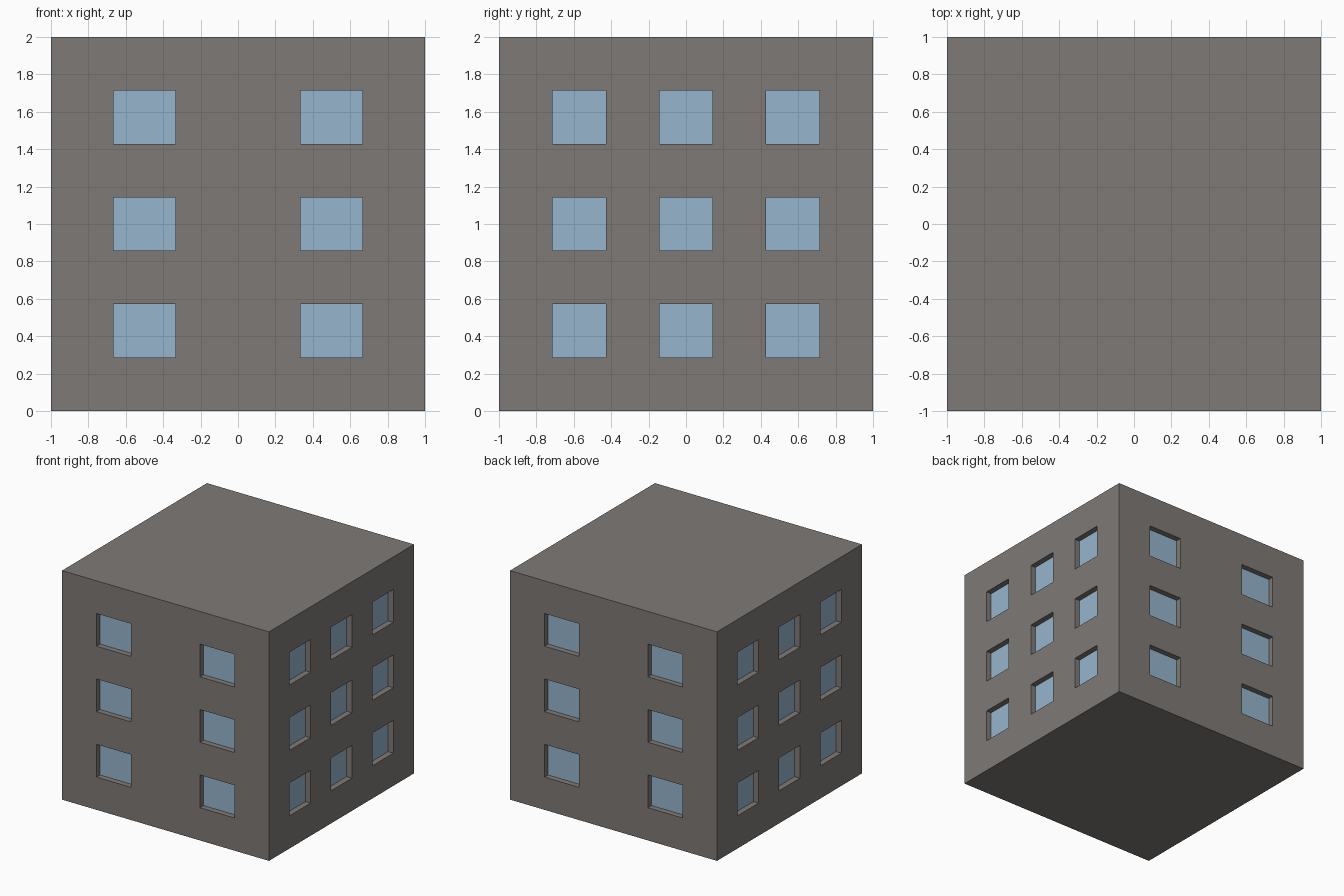
import bpy, bmesh, math
from mathutils import Matrix, Vector

if "Cube" in bpy.data.objects:
    bpy.data.objects.remove(bpy.data.objects["Cube"])

DEPTH = 0.05  # window recess


def material(name, rgb):
    m = bpy.data.materials.new(name)
    m.diffuse_color = (*rgb, 1)
    m.use_nodes = True
    m.node_tree.nodes["Principled BSDF"].inputs["Base Color"].default_value = m.diffuse_color
    return m


wall_mat = material("warm grey wall", (0.21, 0.194, 0.182))
glass_mat = material("pale blue glass", (0.305, 0.46, 0.61))


def divisions(count, offset, pitch, width):
    """Cell boundaries across 2 units; odd cells are windows."""
    cuts = [0.0]
    for i in range(count):
        cuts += [offset + i * pitch, offset + i * pitch + width]
    return cuts + [2.0]


rows = divisions(3, 2 / 7, 4 / 7, 2 / 7)
three_cols = divisions(3, 2 / 7, 4 / 7, 2 / 7)
two_cols = divisions(2, 1 / 3, 1.0, 1 / 3)

bm = bmesh.new()


def add_face(points, rot, index):
    f = bm.faces.new([bm.verts.new(rot @ Vector(p)) for p in points])
    f.material_index = index


# Four walls: a grid of cells with recessed window panes
for side in range(4):
    rot = Matrix.Rotation(side * math.pi / 2, 3, 'Z')
    cols = two_cols if side % 2 == 0 else three_cols
    for i in range(len(cols) - 1):
        for j in range(len(rows) - 1):
            x0, x1 = cols[i] - 1, cols[i + 1] - 1
            z0, z1 = rows[j], rows[j + 1]
            ring = [(x0, -1, z0), (x1, -1, z0), (x1, -1, z1), (x0, -1, z1)]
            if i % 2 and j % 2:
                inner = [(x, -1 + DEPTH, z) for x, _, z in ring]
                add_face(inner, rot, 1)
                for k in range(4):  # jambs, sill and lintel
                    n = (k + 1) % 4
                    add_face([ring[k], ring[n], inner[n], inner[k]], rot, 0)
            else:
                add_face(ring, rot, 0)

# Roof and floor close the open rims
bmesh.ops.remove_doubles(bm, verts=bm.verts[:], dist=1e-4)
rims = [e for e in bm.edges if e.is_boundary]
for f in bmesh.ops.holes_fill(bm, edges=rims, sides=0)["faces"]:
    f.material_index = 0
bmesh.ops.recalc_face_normals(bm, faces=bm.faces[:])

mesh = bpy.data.meshes.new("building_block")
bm.to_mesh(mesh)
bm.free()
mesh.materials.append(wall_mat)
mesh.materials.append(glass_mat)
block = bpy.data.objects.new("building_block", mesh)
bpy.context.collection.objects.link(block)
